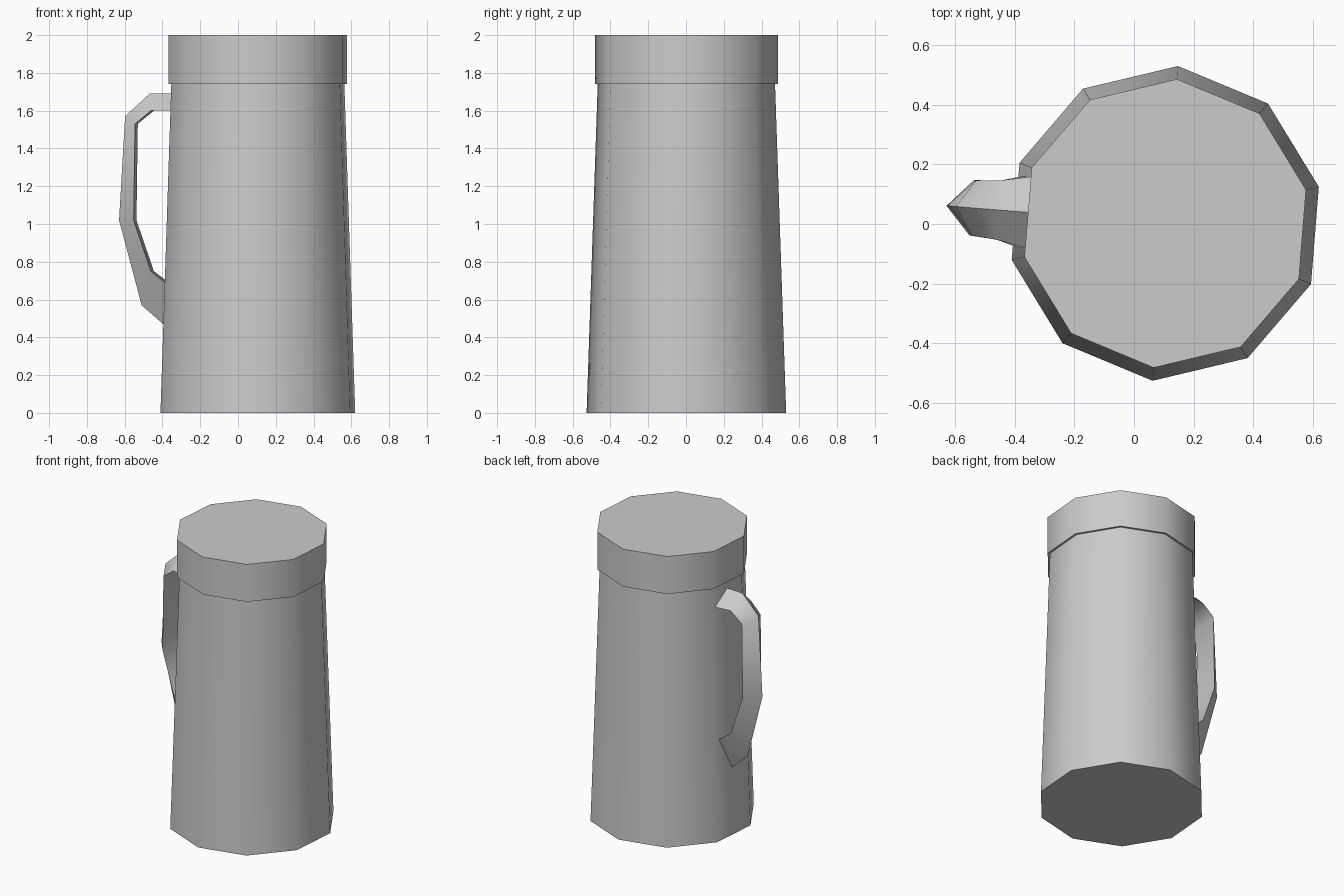
import bpy, bmesh
from math import cos, sin, radians
from mathutils import Vector

cube = bpy.data.objects.get("Cube")
if cube:
    bpy.data.objects.remove(cube, do_unlink=True)

SIDES = 10
CENTRE = Vector((0.105, 0.002, 0))
TURN = 13.4            # angle of the first corner
HANDLE_ANGLE = 175.4   # middle of the side that carries the handle

grey = bpy.data.materials.new("plain_grey")
grey.use_nodes = True
colour = (0.6, 0.6, 0.6, 1)
grey.diffuse_color = colour
grey.node_tree.nodes["Principled BSDF"].inputs["Base Color"].default_value = colour


def loft(name, rings, smooth_angle):
    """Join equal rings of points into a closed, capped solid."""
    bm = bmesh.new()
    loops = [[bm.verts.new(p) for p in ring] for ring in rings]
    n = len(loops[0])
    for a, b in zip(loops, loops[1:]):
        for i in range(n):
            j = (i + 1) % n
            bm.faces.new((a[i], a[j], b[j], b[i]))
    bm.faces.new(loops[0][::-1])
    bm.faces.new(loops[-1])
    bmesh.ops.recalc_face_normals(bm, faces=bm.faces)
    mesh = bpy.data.meshes.new(name)
    bm.to_mesh(mesh)
    bm.free()
    mesh.materials.append(grey)
    obj = bpy.data.objects.new(name, mesh)
    bpy.context.collection.objects.link(obj)
    bpy.ops.object.select_all(action='DESELECT')
    obj.select_set(True)
    bpy.context.view_layer.objects.active = obj
    bpy.ops.object.shade_smooth_by_angle(angle=radians(smooth_angle))
    return obj


def polygon_ring(radius, z):
    angles = [radians(TURN + 360 / SIDES * i) for i in range(SIDES)]
    return [CENTRE + Vector((radius * cos(a), radius * sin(a), z)) for a in angles]


# Tapered body and the straight lid band
loft("tankard_body", [polygon_ring(0.53, 0), polygon_ring(0.471, 1.74)], 50)
loft("lid", [polygon_ring(0.486, 1.74), polygon_ring(0.486, 2.0)], 50)

# Handle: triangular section with a ridge outside and a flat inner face
out = Vector((cos(radians(HANDLE_ANGLE)), sin(radians(HANDLE_ANGLE)), 0))
side = Vector((-out.y, out.x, 0))
up = Vector((0, 0, 1))

# ridge distance, ridge height, inner distance, inner height, half width
stations = [
    (0.44, 1.69, 0.44, 1.60, 0.125),
    (0.575, 1.69, 0.56, 1.60, 0.10),
    (0.705, 1.57, 0.645, 1.53, 0.093),
    (0.737, 1.02, 0.652, 1.02, 0.093),
    (0.617, 0.57, 0.56, 0.75, 0.10),
    (0.48, 0.45, 0.47, 0.68, 0.125),
]
rings = []
for ridge_d, ridge_z, inner_d, inner_z, half in stations:
    inner = CENTRE + out * inner_d + up * inner_z
    rings.append([CENTRE + out * ridge_d + up * ridge_z,
                  inner + side * half, inner - side * half])
loft("handle", rings, 52)
